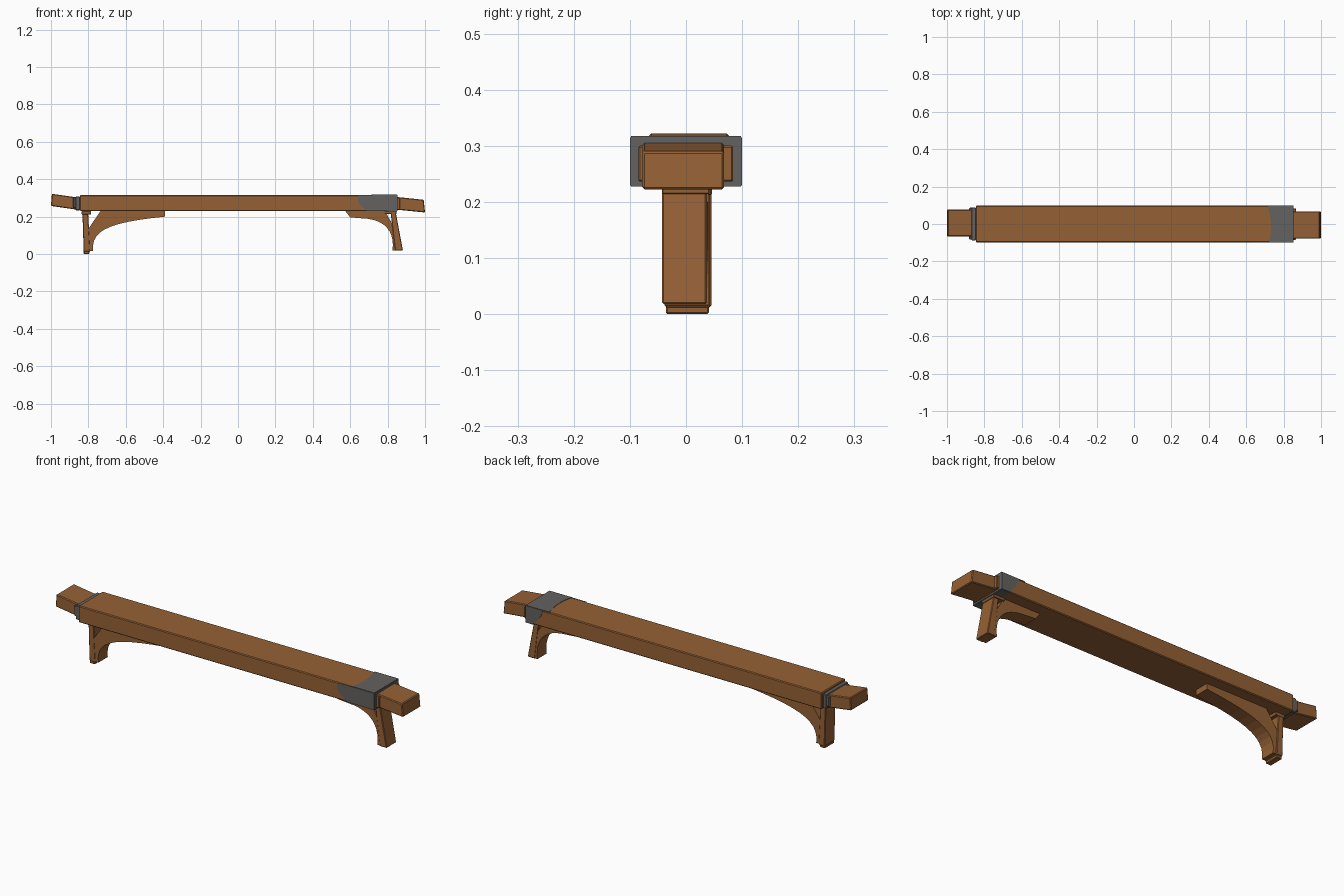
import bpy, bmesh
from mathutils import Vector
from mathutils.geometry import interpolate_bezier

cube = bpy.data.objects.get("Cube")
if cube:
    bpy.data.objects.remove(cube, do_unlink=True)


def material(name, color):
    m = bpy.data.materials.new(name)
    m.use_nodes = True
    m.diffuse_color = (*color, 1)
    m.node_tree.nodes["Principled BSDF"].inputs["Base Color"].default_value = (*color, 1)
    return m


WOOD = material("warm brown wood", (0.30, 0.12, 0.036))
STONE = material("dark grey metal", (0.125, 0.122, 0.115))


def finish(name, bm, mat, bevel=0.0):
    bmesh.ops.recalc_face_normals(bm, faces=bm.faces)
    mesh = bpy.data.meshes.new(name)
    bm.to_mesh(mesh)
    bm.free()
    mesh.materials.append(mat)
    ob = bpy.data.objects.new(name, mesh)
    bpy.context.collection.objects.link(ob)
    if bevel:
        mod = ob.modifiers.new("worn edges", "BEVEL")
        mod.width = bevel
        mod.segments = 1
        mod.limit_method = "ANGLE"
        mod.angle_limit = 0.7
    return ob


def prism(name, points, offset, mat, bevel=0.0):
    """Extrude a flat outline of 3D points along an offset."""
    bm = bmesh.new()
    face = bm.faces.new([bm.verts.new(p) for p in points])
    geom = bmesh.ops.extrude_face_region(bm, geom=[face])["geom"]
    verts = [g for g in geom if isinstance(g, bmesh.types.BMVert)]
    bmesh.ops.translate(bm, vec=Vector(offset), verts=verts)
    return finish(name, bm, mat, bevel)


def side(name, outline, y0, y1, mat, bevel=0.0):
    return prism(name, [(x, y0, z) for x, z in outline], (0, y1 - y0, 0), mat, bevel)


def box(name, x, y, z, mat, bevel=0.0):
    return side(name, [(x[0], z[0]), (x[1], z[0]), (x[1], z[1]), (x[0], z[1])], *y, mat, bevel)


def curve(a, b, c, d, n=12):
    pts = interpolate_bezier(*[Vector((*p, 0)) for p in (a, b, c, d)], n)
    return [(p.x, p.y) for p in pts]


# Main beam
LEFT, RIGHT, HALF, LOW, TOP = -0.845, 0.85, 0.098, 0.229, 0.315
box("beam", (LEFT, RIGHT), (-HALF, HALF), (LOW, TOP), WOOD, 0.004)

# Grey wrap on the right end, with rounded inner borders
SKIN = 0.002
border = curve((0.72, -HALF), (0.745, -0.03), (0.73, 0.04), (0.715, HALF))
prism("wrap_top", [(x, y, TOP - SKIN) for x, y in border]
      + [(RIGHT, HALF, TOP - SKIN), (RIGHT, -HALF, TOP - SKIN)], (0, 0, 2 * SKIN), STONE)
border = curve((0.69, LOW), (0.67, 0.25), (0.63, 0.27), (0.64, TOP))
side("wrap_front", border + [(RIGHT, TOP), (RIGHT, LOW)], -HALF - SKIN, -HALF + SKIN, STONE)
border = curve((0.815, LOW), (0.78, 0.25), (0.76, 0.28), (0.75, TOP))
side("wrap_back", border + [(RIGHT, TOP), (RIGHT, LOW)], HALF - SKIN, HALF + SKIN, STONE)
box("wrap_bottom", (0.80, RIGHT), (-HALF, HALF), (LOW - SKIN, LOW + SKIN), STONE)
box("wrap_end", (RIGHT - SKIN, RIGHT + SKIN), (-HALF, HALF), (LOW, TOP), STONE)

# Tilted end blocks
side("left_end_block", [(-1, 0.257), (-0.84, 0.234), (-0.84, 0.300), (-0.995, 0.322)],
     -0.066, 0.077, WOOD, 0.004)
side("right_end_block", [(0.84, 0.238), (1, 0.222), (0.993, 0.290), (0.84, 0.306)],
     -0.078, 0.068, WOOD, 0.004)

# Collars where the blocks leave the beam
box("left_collar", (-0.868, LEFT), (-0.088, 0.088), (0.234, 0.308), STONE, 0.003)
box("right_collar", (RIGHT, 0.867), (-0.085, 0.084), (0.236, 0.300), WOOD, 0.003)
for label, y in (("front", -0.074), ("back", 0.078)):
    box("left_clamp_" + label, (-0.882, -0.85), (y - 0.009, y + 0.009),
        (0.246, 0.302), STONE, 0.004)

# Left leg: post, sole, cap and long curved brace
side("left_post", [(-0.825, 0.012), (-0.79, 0.012), (-0.802, 0.23), (-0.832, 0.23)],
     -0.038, 0.045, WOOD, 0.003)
box("left_sole", (-0.825, -0.795), (-0.036, 0.041), (0, 0.016), WOOD, 0.003)
box("left_cap", (-0.836, -0.785), (-0.042, 0.046), (0.212, 0.23), WOOD, 0.002)
arch = curve((-0.774, 0.016), (-0.79, 0.13), (-0.68, 0.17), (-0.39, 0.2))
side("left_brace", arch + [(-0.39, 0.23), (-0.735, 0.23), (-0.803, 0.13), (-0.815, 0.016)],
     -0.037, 0.04, WOOD)

# Right leg: leaning post, cap and short curved brace
side("right_post", [(0.84, 0.018), (0.882, 0.018), (0.842, 0.23), (0.815, 0.23)],
     -0.043, 0.037, WOOD, 0.003)
box("right_cap", (0.785, 0.848), (-0.043, 0.042), (0.214, 0.23), WOOD, 0.002)
arch = curve((0.826, 0.02), (0.84, 0.13), (0.775, 0.188), (0.66, 0.191))
side("right_brace", arch + [(0.6, 0.196), (0.573, 0.23), (0.785, 0.23), (0.843, 0.13), (0.868, 0.02)],
     -0.04, 0.036, WOOD)
